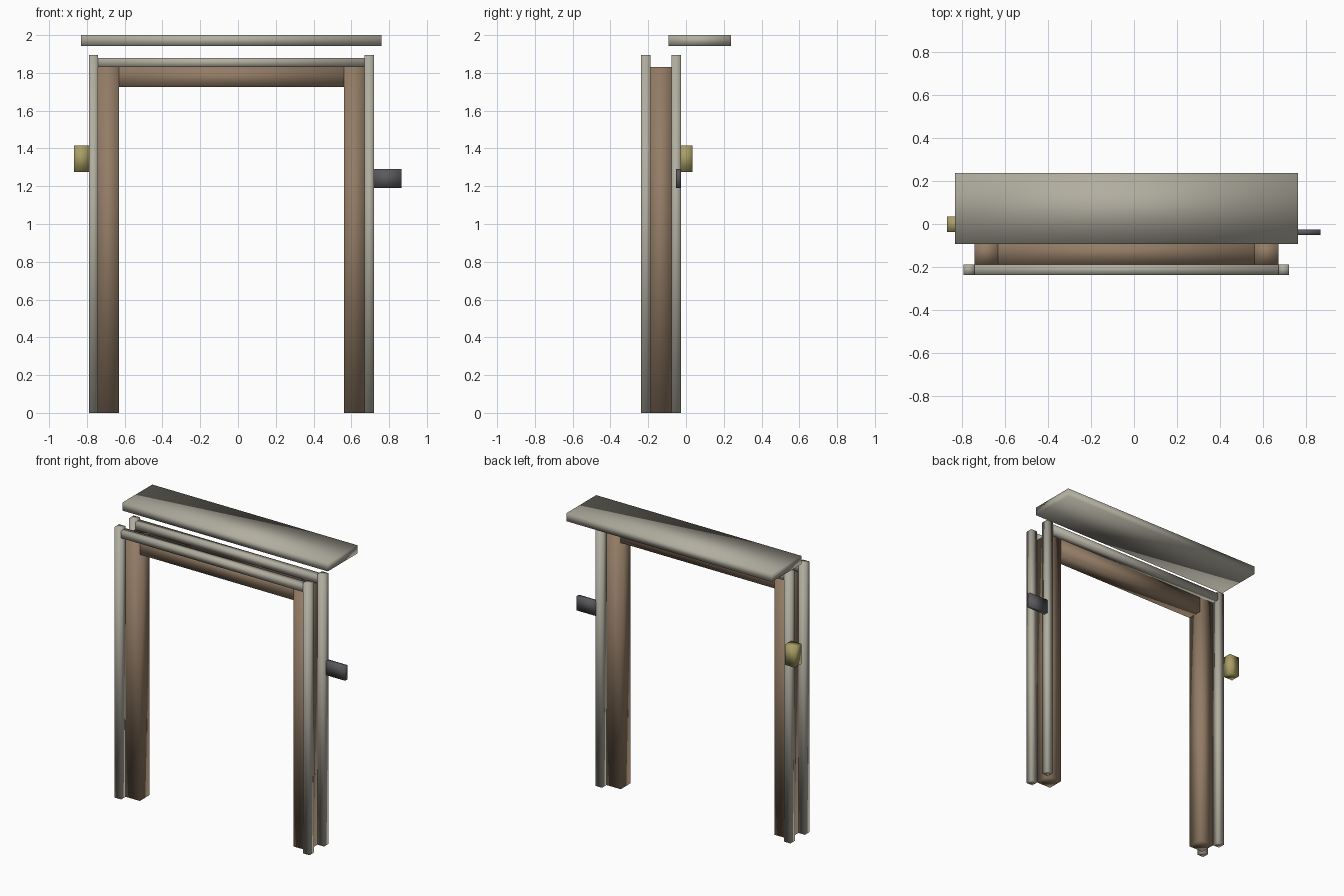
import bpy

if "Cube" in bpy.data.objects:
    bpy.data.objects.remove(bpy.data.objects["Cube"])

def material(name, rgb):
    m = bpy.data.materials.new(name)
    m.diffuse_color = (*rgb, 1)
    m.use_nodes = True
    m.node_tree.nodes["Principled BSDF"].inputs["Base Color"].default_value = m.diffuse_color
    return m

WOOD = material("wood", (0.29, 0.20, 0.13))
TRIM = material("trim", (0.44, 0.42, 0.35))
BRASS = material("yellow", (0.40, 0.34, 0.13))
DARK = material("dark_grey", (0.10, 0.10, 0.11))

def box(name, x, y, z, mat):
    """Box spanning the given (min, max) ranges."""
    spans = (x, y, z)
    bpy.ops.mesh.primitive_cube_add(size=1, location=[(a + b) / 2 for a, b in spans])
    ob = bpy.context.object
    ob.name = name
    ob.scale = [b - a for a, b in spans]
    bpy.ops.object.transform_apply(location=False, rotation=False, scale=True)
    bpy.ops.object.shade_smooth()  # original has soft shading across its box edges
    ob.data.materials.append(mat)
    return ob

# Wooden door frame
FRAME_Y = (-0.187, -0.077)
box("left_jamb", (-0.74, -0.63), FRAME_Y, (0, 1.83), WOOD)
box("right_jamb", (0.56, 0.67), FRAME_Y, (0, 1.83), WOOD)
box("header", (-0.63, 0.56), FRAME_Y, (1.725, 1.83), WOOD)

# Trim surround on the front and back of the frame
for side, y in (("front", (-0.237, -0.187)), ("back", (-0.077, -0.027))):
    box(side + "_left_trim", (-0.79, -0.74), y, (0, 1.895), TRIM)
    box(side + "_right_trim", (0.67, 0.72), y, (0, 1.895), TRIM)
    box(side + "_top_trim", (-0.74, 0.67), y, (1.83, 1.88), TRIM)

# Canopy slab above the door
box("canopy", (-0.83, 0.76), (-0.092, 0.237), (1.943, 2.0), TRIM)

# Wall lamp and sign plate at the sides
box("lamp", (-0.868, -0.79), (-0.037, 0.034), (1.275, 1.415), BRASS)
box("sign_plate", (0.718, 0.866), (-0.052, -0.026), (1.19, 1.29), DARK)
